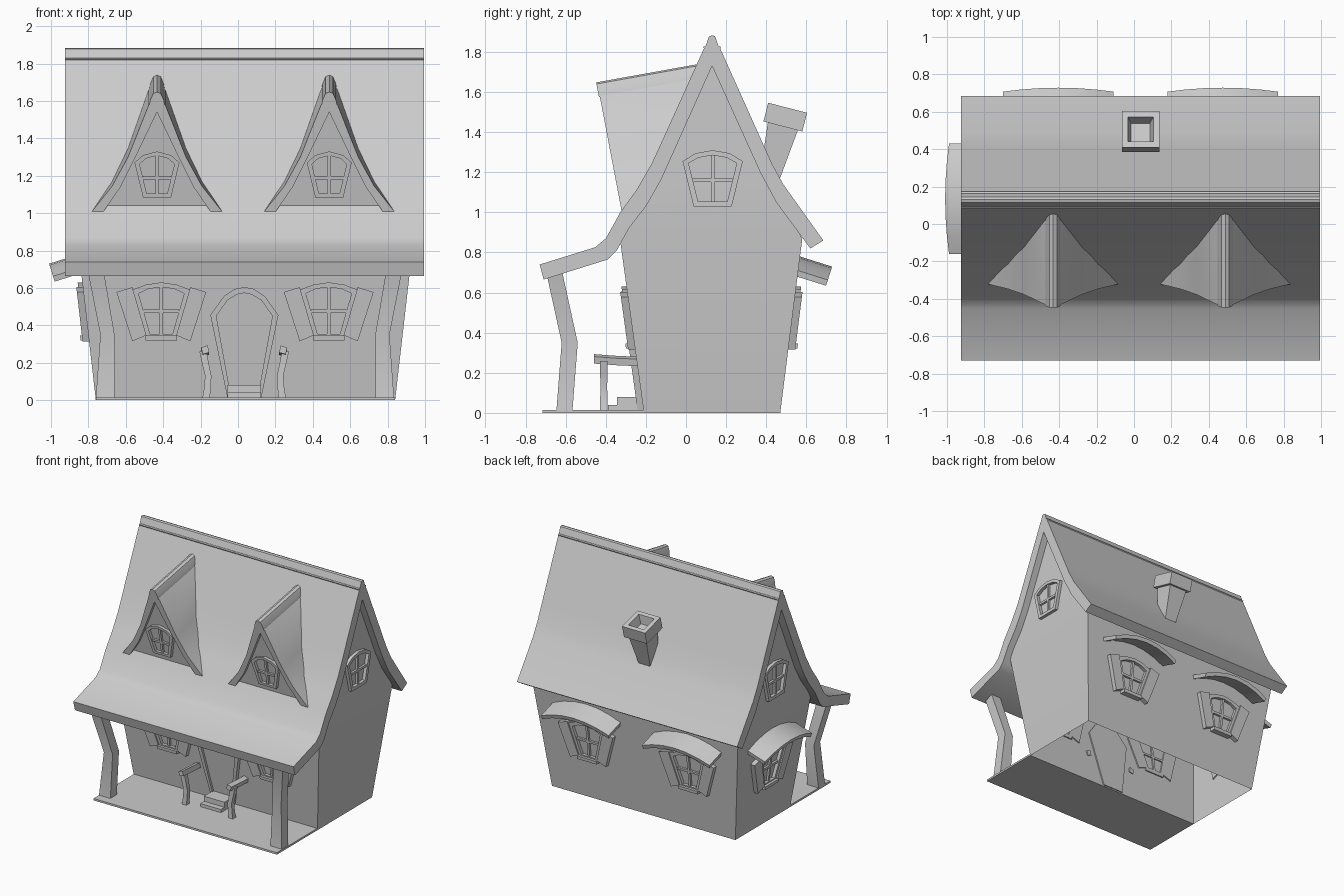
import bpy, bmesh
from mathutils import Matrix, Vector

if "Cube" in bpy.data.objects:
    bpy.data.objects.remove(bpy.data.objects["Cube"])

CX = 0.037  # centre line of the house


def finish(name, bm):
    bmesh.ops.recalc_face_normals(bm, faces=bm.faces[:])
    me = bpy.data.meshes.new(name)
    bm.to_mesh(me)
    bm.free()
    ob = bpy.data.objects.new(name, me)
    bpy.context.collection.objects.link(ob)
    return ob


def loft(bm, rings, caps=True, closed=False):
    vs = [[bm.verts.new(p) for p in r] for r in rings]
    n = len(rings[0])
    for a, b in zip(vs, vs[1:] + (vs[:1] if closed else [])):
        for i in range(n):
            j = (i + 1) % n
            bm.faces.new((a[i], a[j], b[j], b[i]))
    if caps and not closed:
        bm.faces.new(vs[0])
        bm.faces.new(vs[-1])


def solid(name, rings):
    bm = bmesh.new()
    loft(bm, rings)
    return finish(name, bm)


def frame_matrix(o, u, v, n):
    m = Matrix((u, v, n)).transposed().to_4x4()
    m.translation = o
    return m


def at(m, pts, d):
    return [m @ Vector((u, v, d)) for u, v in pts]


def prism(bm, m, pts, d0, d1):
    loft(bm, [at(m, pts, d0), at(m, pts, d1)])


def border(bm, m, outer, inner, d0, d1):
    loft(bm, [at(m, outer, d0), at(m, outer, d1), at(m, inner, d1), at(m, inner, d0)], closed=True)


def sym(half):
    # right half from bottom to top centre -> full outline
    return half + [(-u, v) for u, v in reversed(half) if u > 0]


def rect(u0, u1, v0, v1):
    return [(u0, v0), (u1, v0), (u1, v1), (u0, v1)]


def window(name, m, outer, inner, bar_z, shutters=False, d=0.025):
    bm = bmesh.new()
    border(bm, m, sym(outer), sym(inner), -0.01, d)
    zb, zt = inner[0][1] - 0.005, inner[-1][1] + 0.005
    prism(bm, m, rect(-0.009, 0.009, zb, zt), -0.01, d - 0.008)
    w = inner[0][0] + (inner[1][0] - inner[0][0]) * (bar_z - zb) / (inner[1][1] - zb)
    prism(bm, m, rect(-w, w, bar_z - 0.009, bar_z + 0.009), -0.01, d - 0.008)
    if shutters:
        prism(bm, m, rect(-0.085, 0.085, 0.32, 0.345), -0.01, 0.045)
        for s in (-1, 1):
            q = [(s * 0.24, 0.578), (s * 0.155, 0.604), (s * 0.08, 0.347), (s * 0.155, 0.315)]
            prism(bm, m, q, -0.01, 0.035)
    finish(name, bm)


# Walls: flared shell, open below, with gable ends
bm = bmesh.new()
base = [(-0.21, 0), (0.47, 0)]
gable = [(0.58, 0.87), (0.38, 1.19), (0.13, 1.73), (-0.125, 1.16), (-0.33, 0.87)]
ends = []
for x0, x1 in ((-0.76, -0.86), (0.84, 0.94)):
    lo = [bm.verts.new((x0, y, z)) for y, z in base]
    hi = [bm.verts.new((x1, y, z)) for y, z in gable]
    bm.faces.new((lo[0], lo[1], hi[0], hi[-1]))
    bm.faces.new(hi)
    ends.append((lo, hi))
(a, b), (c, d) = ends
bm.faces.new((a[0], c[0], d[-1], b[-1]))
bm.faces.new((a[1], c[1], d[0], b[0]))
finish("house_walls", bm)

# Main roof with swept front eave
front = [(-0.73, 0.74), (-0.453, 0.826), (-0.40, 0.87), (-0.328, 1.0), (-0.245, 1.115),
         (-0.17, 1.245), (-0.09, 1.42), (0.095, 1.83)]
roof = front + [(0.165, 1.83), (0.385, 1.34), (0.43, 1.24), (0.485, 1.14), (0.685, 0.86),
                (0.62, 0.82), (0.45, 1.05), (0.37, 1.2), (0.13, 1.73), (-0.125, 1.16),
                (-0.20, 1.03), (-0.285, 0.92), (-0.345, 0.81), (-0.39, 0.765), (-0.71, 0.665)]
solid("main_roof", [[(x, y, z) for y, z in roof] for x in (-0.925, 0.995)])
cap = [(0.085, 1.825), (0.098, 1.83), (0.115, 1.878), (0.13, 1.883), (0.145, 1.878),
       (0.162, 1.83), (0.175, 1.825), (0.13, 1.75)]
solid("ridge_cap", [[(x, y, z) for y, z in cap] for x in (-0.925, 0.995)])


def roof_y(z):
    for (y0, z0), (y1, z1) in zip(front, front[1:]):
        if z <= z1:
            return y0 + (y1 - y0) * (z - z0) / (z1 - z0)
    return front[-1][0]


def dormer_rings(cx, pts, recess):
    # front outline leans forward, back outline sinks into the main roof
    f, k = [], []
    for x, z in pts:
        y = -0.32 - 0.19 * (z - 1.0) + recess
        yb, zb = y, z
        for _ in range(12):
            yb = max(roof_y(zb) + 0.03, y + 0.005)
            zb = z + 0.18 * (yb - y)
        f.append((cx + x, y, z))
        k.append((cx + x, yb, zb))
    return [f, k]


# Dormers
arc_o = [(0.075, 1.085), (0.12, 1.27), (0.075, 1.31), (0, 1.33)]
arc_i = [(0.055, 1.105), (0.093, 1.262), (0.06, 1.292), (0, 1.308)]
r_out = [(0.355, 1.0), (0.24, 1.145), (0.155, 1.3), (0.045, 1.577), (0, 1.62)]
r_in = [(0.292, 1.0), (0.195, 1.14), (0.115, 1.3), (0, 1.54)]
for side, cx in (("left", -0.433), ("right", 0.488)):
    out = sym(r_out)
    solid(side + "_dormer_roof", dormer_rings(cx, out + sym(r_in)[::-1], 0))
    wall = [(0.295, 1.02), (0.2, 1.145), (0.12, 1.3), (0, 1.55)]
    solid(side + "_dormer_wall", dormer_rings(cx, sym(wall), 0.03))
    ridge = [(0.042, 1.575), (0.036, 1.605), (0.02, 1.64), (0, 1.648)]
    solid(side + "_dormer_ridge", dormer_rings(cx, sym(ridge), -0.005))
    m = frame_matrix((cx, -0.29 + 0.19, 0), (1, 0, 0), (0, -0.19, 1), (0, -1, 0))
    window(side + "_dormer_window", m, arc_o, arc_i, 1.19)

# Gable windows
g_o = [(0.095, 1.03), (0.15, 1.255), (0.085, 1.295), (0, 1.31)]
g_i = [(0.073, 1.055), (0.12, 1.245), (0.07, 1.273), (0, 1.285)]
for side, x, s in (("left", -0.86, -1), ("right", 0.94, 1)):
    m = frame_matrix((x, 0.133, 0), (0, s, 0), (0, 0, 1), (s, 0, 0))
    window(side + "_gable_window", m, g_o, g_i, 1.16)

# Lower windows with shutters, and arched awnings at back and left
w_o = [(0.08, 0.33), (0.155, 0.59), (0.085, 0.617), (0, 0.63)]
w_i = [(0.06, 0.355), (0.122, 0.57), (0.07, 0.595), (0, 0.605)]
arch = [(u, -0.07 * (abs(u) / 0.295) ** 2) for u in (-0.295, -0.2, -0.1, 0, 0.1, 0.2, 0.295)]
awning = arch + [(u * 0.98, v - 0.03) for u, v in reversed(arch)]
for side, cx in (("left", -0.41), ("right", 0.485)):
    m = frame_matrix((cx, -0.21, 0), (1, 0, 0), (0, -0.138, 1), (0, -1, 0))
    window("front_%s_window" % side, m, w_o, w_i, 0.475, True)
spots = [("back_left", (-0.405, 0.47), (-1, 0), (0, 1), 0.126),
         ("back_right", (0.475, 0.47), (-1, 0), (0, 1), 0.126),
         ("left_side", (-0.76, 0.135), (0, -1), (-1, 0), 0.115)]
for name, (x, y), u, (nx, ny), lean in spots:
    m = frame_matrix((x, y, 0), (*u, 0), (nx * lean, ny * lean, 1), (nx, ny, 0))
    window(name + "_window", m, w_o, w_i, 0.475, True)
    k = 0.78 * lean
    m = frame_matrix((x + nx * k, y + ny * k, 0.78), (*u, 0),
                     (nx * 0.3, ny * 0.3, 0.954), (nx * 0.954, ny * 0.954, -0.3))
    bm = bmesh.new()
    prism(bm, m, awning, -0.03, 0.168)
    finish(name + "_awning", bm)

# Door
m = frame_matrix((CX - 0.003, -0.21, 0), (1, 0, 0), (0, -0.138, 1), (0, -1, 0))
d_o = [(0.09, 0.01), (0.182, 0.455), (0.11, 0.555), (0.05, 0.595), (0, 0.605)]
d_i = [(0.07, 0.01), (0.15, 0.45), (0.09, 0.535), (0.04, 0.565), (0, 0.573)]
bm = bmesh.new()
border(bm, m, sym(d_o), sym(d_i), -0.01, 0.03)
finish("door_frame", bm)
bm = bmesh.new()
prism(bm, m, sym(d_i), -0.01, 0.012)
finish("door", bm)


def box(name, x0, x1, y0, y1, z0, z1):
    return solid(name, [[(x, y, z) for x, y in rect(x0, x1, y0, y1)] for z in (z0, z1)])


# Porch floor and steps
box("porch_floor", -0.76, 0.84, -0.715, -0.21, 0, 0.015)
steps = [(-0.39, 0.01), (-0.39, 0.04), (-0.345, 0.04), (-0.345, 0.08), (-0.28, 0.08), (-0.21, 0.08), (-0.21, 0.01)]
solid("door_steps", [[(CX - 0.003 + s * 0.09, y, z) for y, z in steps] for s in (-1, 1)])

# Crooked porch posts and stair railings, mirrored about the centre line
for side, s in (("left", -1), ("right", 1)):
    path = [(0.748, -0.607, 0.0, 0.05), (0.735, -0.58, 0.35, 0.038), (0.802, -0.66, 0.715, 0.043)]
    solid(side + "_porch_post", [[(CX + s * (x + i * w), y + j * 0.04, z)
          for i, j in ((-1, -1), (1, -1), (1, 1), (-1, 1))] for x, y, z, w in path])
    path = [(0.205, 0.0, 0.02), (0.197, 0.06, 0.018), (0.192, 0.13, 0.017), (0.208, 0.2, 0.018), (0.22, 0.26, 0.019)]
    solid(side + "_rail_post", [[(CX - 0.004 + s * (x + i * w), -0.41 + j * w, z)
          for i, j in ((-1, -1), (1, -1), (1, 1), (-1, 1))] for x, z, w in path])
    sec = [(0.187, 0.252), (0.222, 0.243), (0.23, 0.278), (0.195, 0.29)]
    solid(side + "_hand_rail", [[(CX - 0.004 + s * x, y, z + dz) for x, z in sec]
          for y, dz in ((-0.46, 0.003), (-0.34, -0.006), (-0.235, -0.01))])

# Leaning chimney with hollow cap, local axis along +n
m = frame_matrix((0.035, 0.495, 1.475), (1, 0, 0), (0, 0.968, -0.25), (0, 0.25, 0.968))


def sq(h, d):
    return at(m, rect(-h, h, -h, h), d)


solid("chimney_shaft", [sq(0.045, -0.36), sq(0.078, -0.04)])
solid("chimney_cap", [sq(0.1, -0.048), sq(0.1, 0.048), sq(0.068, 0.048), sq(0.05, -0.02)])

# Smooth curved surfaces, keep edges crisp
bpy.ops.object.select_all(action='SELECT')
bpy.context.view_layer.objects.active = bpy.data.objects["main_roof"]
bpy.ops.object.shade_smooth_by_angle(angle=0.5)
